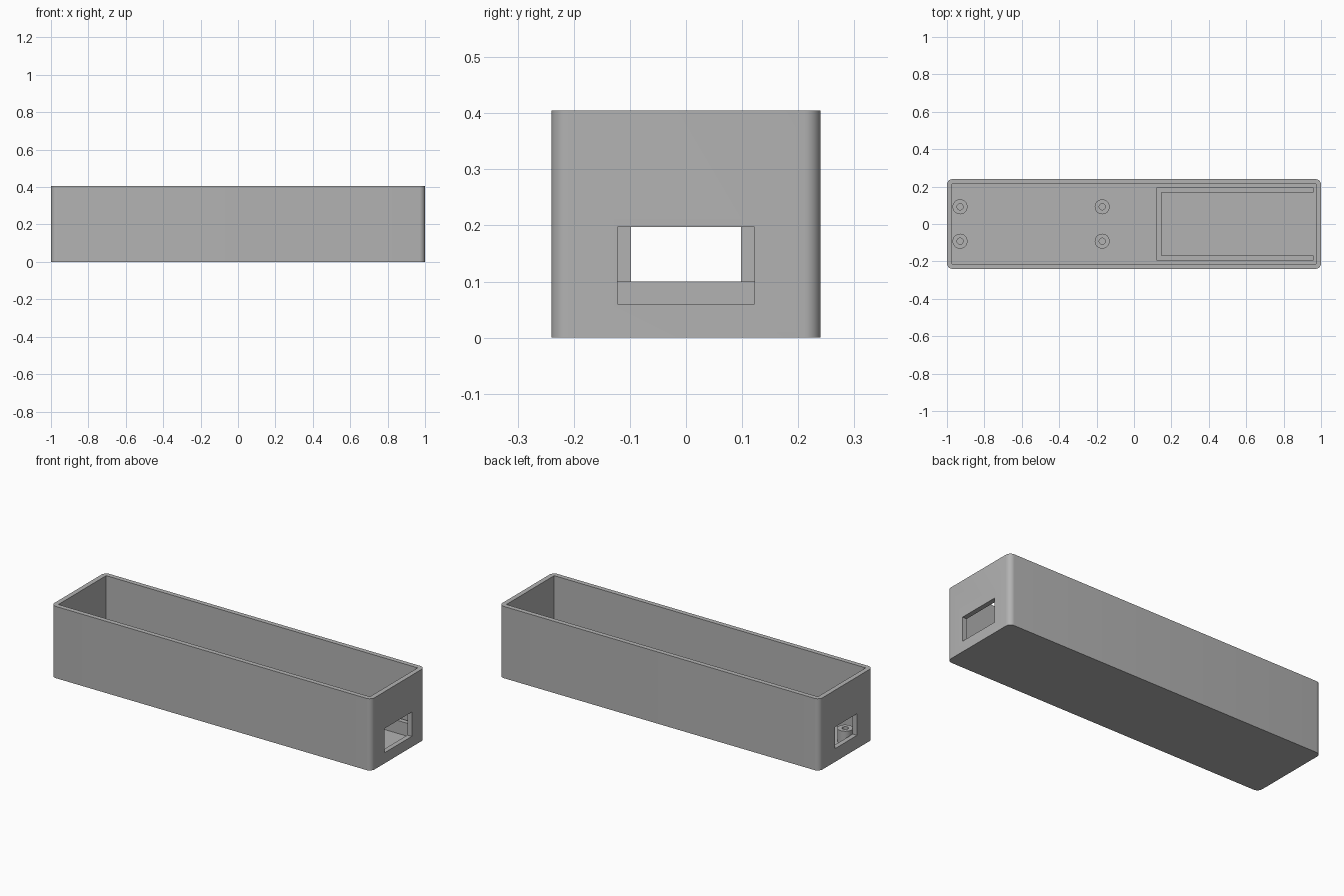
import bpy, bmesh, math

if "Cube" in bpy.data.objects:
    bpy.data.objects.remove(bpy.data.objects["Cube"])

L, W, H = 1.0, 0.24, 0.405      # half length, half width, height
WALL, R = 0.027, 0.03           # wall thickness, corner radius
TOP = 0.1                       # height of the inner fittings

grey = bpy.data.materials.new("light_grey")
grey.diffuse_color = (0.45, 0.45, 0.45, 1)
grey.use_nodes = True
grey.node_tree.nodes["Principled BSDF"].inputs["Base Color"].default_value = grey.diffuse_color


def prism(name, pts, z0, z1):
    """Extrude a counter-clockwise outline from z0 to z1."""
    bm = bmesh.new()
    face = bm.faces.new([bm.verts.new((x, y, z0)) for x, y in pts])
    up = bmesh.ops.extrude_face_region(bm, geom=[face])["geom"]
    bmesh.ops.translate(bm, vec=(0, 0, z1 - z0),
                        verts=[v for v in up if isinstance(v, bmesh.types.BMVert)])
    bmesh.ops.recalc_face_normals(bm, faces=bm.faces)
    me = bpy.data.meshes.new(name)
    bm.to_mesh(me)
    bm.free()
    me.materials.append(grey)
    ob = bpy.data.objects.new(name, me)
    bpy.context.collection.objects.link(ob)
    return ob


def rect(x0, x1, y0, y1):
    return [(x0, y0), (x1, y0), (x1, y1), (x0, y1)]


def circle(cx, cy, r, n=32):
    return [(cx + r * math.cos(2 * math.pi * i / n),
             cy + r * math.sin(2 * math.pi * i / n)) for i in range(n)]


def cut(target, cutter):
    """Subtract the cutter and remove it."""
    mod = target.modifiers.new("cut", 'BOOLEAN')
    mod.object, mod.operation, mod.solver = cutter, 'DIFFERENCE', 'EXACT'
    bpy.context.view_layer.objects.active = target
    bpy.ops.object.modifier_apply(modifier=mod.name)
    bpy.data.objects.remove(cutter)


def smooth(ob):
    bpy.ops.object.select_all(action='DESELECT')
    ob.select_set(True)
    bpy.context.view_layer.objects.active = ob
    bpy.ops.object.shade_smooth_by_angle(angle=math.radians(30))


# Open box with rounded upright corners
outline = []
for k, (sx, sy) in enumerate([(1, 1), (-1, 1), (-1, -1), (1, -1)]):
    for i in range(9):
        a = math.pi / 2 * (k + i / 8)
        outline.append((sx * (L - R) + R * math.cos(a), sy * (W - R) + R * math.sin(a)))
box = prism("box_shell", outline, 0, H)
cut(box, prism("cavity", rect(-L + WALL, L - WALL, -W + WALL, W - WALL), WALL, H + 0.1))

# Openings in the two end walls
cut(box, prism("right_port", rect(0.93, 1.1, -0.122, 0.122), 0.06, 0.197))
cut(box, prism("left_port", rect(-1.1, -0.93, -0.098, 0.098), 0.075, 0.197))
smooth(box)

# U-shaped battery holder, open towards the right end
prism("holder_frame", [(0.12, -0.195), (0.96, -0.195), (0.96, -0.168), (0.147, -0.168),
                       (0.147, 0.168), (0.96, 0.168), (0.96, 0.195), (0.12, 0.195)],
      WALL, TOP)

# Hollow screw posts
for x in (-0.93, -0.17):
    for y in (-0.092, 0.092):
        post = prism("screw_post", circle(x, y, 0.04), WALL, TOP)
        cut(post, prism("screw_hole", circle(x, y, 0.0165), WALL - 0.01, TOP + 0.1))
        smooth(post)
